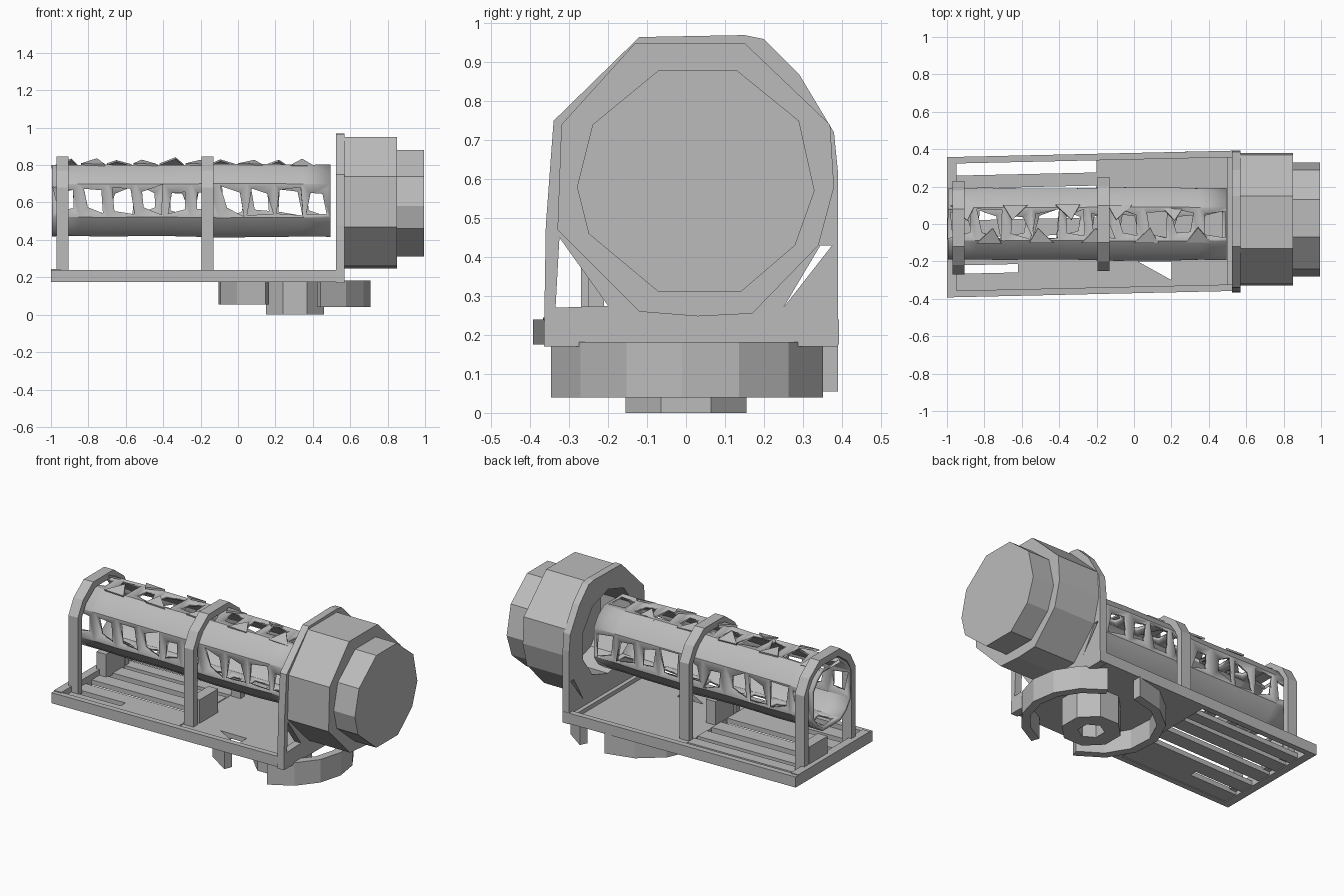
import bpy, bmesh, math, random
from mathutils import Vector

random.seed(4)
if "Cube" in bpy.data.objects:
    bpy.data.objects.remove(bpy.data.objects["Cube"])

grey = bpy.data.materials.new("plain grey")
grey.use_nodes = True
grey.diffuse_color = (0.5, 0.5, 0.5, 1)
grey.node_tree.nodes["Principled BSDF"].inputs["Base Color"].default_value = (0.5, 0.5, 0.5, 1)


def finish(bm, name):
    bmesh.ops.recalc_face_normals(bm, faces=bm.faces)
    mesh = bpy.data.meshes.new(name)
    bm.to_mesh(mesh)
    bm.free()
    mesh.materials.append(grey)
    obj = bpy.data.objects.new(name, mesh)
    bpy.context.collection.objects.link(obj)
    return obj


def extrude(name, points, start, end, axis="x"):
    """Prism from an outline: (y, z) along x, or (x, y) along z."""
    bm = bmesh.new()
    place = (lambda a, b: (start, a, b)) if axis == "x" else (lambda a, b: (a, b, start))
    face = bm.faces.new([bm.verts.new(place(a, b)) for a, b in points])
    more = bmesh.ops.extrude_face_region(bm, geom=[face])["geom"]
    step = Vector((end - start, 0, 0)) if axis == "x" else Vector((0, 0, end - start))
    bmesh.ops.translate(bm, verts=[v for v in more if isinstance(v, bmesh.types.BMVert)], vec=step)
    return finish(bm, name)


def slab(name, x0, x1, y0, y1, z0, z1):
    """Box that follows the slight skew of the base."""
    skew = lambda x, y: (x, y + 0.005 + 0.0225 * x)
    outline = [skew(x0, y0), skew(x1, y0), skew(x1, y1), skew(x0, y1)]
    return extrude(name, outline, z0, z1, "z")


def ring_points(cx, cy, r, n):
    steps = [(i + 0.5) * math.tau / n for i in range(n)]
    return [(cx + r * math.cos(a), cy + r * math.sin(a)) for a in steps]


def cut(obj, cutter):
    cutter.hide_render = True
    mod = obj.modifiers.new("cut", 'BOOLEAN')
    mod.operation = 'DIFFERENCE'
    mod.solver = 'EXACT'
    mod.object = cutter
    dg = bpy.context.evaluated_depsgraph_get()
    obj.data = bpy.data.meshes.new_from_object(obj.evaluated_get(dg))
    obj.modifiers.clear()
    bpy.data.objects.remove(cutter)


# Base: sunken floor on one half, raised rim, open slats on the other half
floor = slab("base_floor", -0.2, 0.54, -0.36, 0.36, 0.175, 0.205)
cut(floor, extrude("floor_cutter", [(0.02, -0.2), (0.2, -0.3), (0.2, -0.2)], 0.1, 0.3, "z"))
slab("base_front_rail", -1, 0.57, -0.375, -0.34, 0.175, 0.24)
slab("base_back_rail", -1, 0.57, 0.34, 0.375, 0.175, 0.24)
slab("base_end_rail", -1, -0.95, -0.35, 0.35, 0.175, 0.245)
slab("base_flange_rail", 0.5, 0.57, -0.35, 0.35, 0.175, 0.23)
for i, (y, w) in enumerate([(-0.3, 0.1), (-0.16, 0.09), (-0.01, 0.09), (0.13, 0.09), (0.24, 0.07)]):
    slab(f"base_slat_{i + 1}", -0.96, -0.2, y - w / 2, y + w / 2, 0.18, 0.21)
slab("base_slat_filler", -0.62, -0.2, -0.26, -0.2, 0.18, 0.21)


# Hoops carrying the drum, each with a block standing at its foot
def hoop(name, x, cy, block_y):
    half_out = [(0.25, 0.2), (0.25, 0.68), (0.2, 0.77), (0.1, 0.845)]
    half_in = [(0.21, 0.2), (0.21, 0.67), (0.17, 0.74), (0.08, 0.805)]
    mirror = lambda pts: [(-y, z) for y, z in reversed(pts)]
    outline = half_out + mirror(half_out) + mirror(half_in)[::-1] + half_in[::-1]
    extrude(name, [(y + cy, z) for y, z in outline], x, x + 0.065)
    slab(name + "_block", x, x + 0.065, block_y, block_y + 0.18, 0.2, 0.35)


hoop("end_hoop", -0.97, -0.02, 0.02)
hoop("middle_hoop", -0.195, 0.0, -0.19)

# Perforated drum: four rounded strips joined by webs with ragged openings
cells, radius = 10, 0.213
angles = [math.radians(90 * q + a) for q in range(4) for a in (25, 45, 65)]
bm = bmesh.new()
rows = []
for i in range(cells + 1):
    x = -0.995 + 1.49 * i / cells
    r = radius + random.uniform(-0.005, 0.005)
    rows.append([bm.verts.new((x, r * math.cos(a), 0.61 + r * math.sin(a))) for a in angles])
openings = []
for i in range(cells):
    for s in range(len(angles)):
        t = (s + 1) % len(angles)
        face = bm.faces.new((rows[i][s], rows[i][t], rows[i + 1][t], rows[i + 1][s]))
        if s % 3 == 2:
            openings.append(face)
bmesh.ops.inset_individual(bm, faces=openings, thickness=0.016, use_even_offset=True)
for face in openings:
    middle = face.calc_center_median()
    for v in face.verts:
        v.co.x += random.uniform(-0.015, 0.015)
        v.co += (middle - v.co) * random.uniform(0, 0.6)
bmesh.ops.delete(bm, geom=openings, context='FACES')
drum = finish(bm, "perforated_drum")
drum.modifiers.new("thickness", 'SOLIDIFY').thickness = 0.02
bpy.context.view_layer.objects.active = drum
drum.select_set(True)
bpy.ops.object.shade_smooth_by_angle(angle=math.radians(30))
drum.select_set(False)

# Ragged flaps lying over the top of the drum
bm = bmesh.new()
for i in range(cells):
    x = -0.92 + 1.4 * i / cells
    side = -1 if i % 2 else 1
    bm.faces.new([bm.verts.new(p) for p in (
        (x - 0.06, side * 0.1, 0.8), (x + 0.07, side * 0.1, 0.795),
        (x + random.uniform(-0.03, 0.03), side * 0.02, random.uniform(0.815, 0.835)))])
flaps = finish(bm, "drum_flaps")
flaps.modifiers.new("thickness", 'SOLIDIFY').thickness = 0.01

# Flange with a round opening and two corner openings
flange = extrude("flange", [(-0.365, 0.17), (-0.36, 0.48), (-0.34, 0.75), (-0.12, 0.965), (0.15, 0.97),
                            (0.2, 0.96), (0.29, 0.87), (0.38, 0.72), (0.39, 0.62), (0.39, 0.17)], 0.525, 0.57)
cut(flange, extrude("hole_cutter", ring_points(0.01, 0.6, 0.26, 10), 0.4, 0.7))
cut(flange, extrude("corner_cutter", [(-0.335, 0.27), (-0.2, 0.275), (-0.325, 0.45)], 0.4, 0.7))
cut(flange, extrude("corner_cutter", [(0.25, 0.27), (0.375, 0.43), (0.345, 0.43)], 0.4, 0.7))

# Motor housing, hollow towards the drum, and its end cap
housing = extrude("housing", [(-0.32, 0.74), (-0.33, 0.47), (-0.12, 0.26), (0.03, 0.248), (0.17, 0.255),
                              (0.34, 0.43), (0.38, 0.58), (0.37, 0.74), (0.15, 0.95), (-0.13, 0.95)], 0.565, 0.85)
cut(housing, extrude("bore_cutter", ring_points(0.01, 0.6, 0.26, 10), 0.5, 0.75))
extrude("end_cap", [(-0.28, 0.58), (-0.24, 0.74), (-0.07, 0.88), (0.13, 0.88), (0.29, 0.75),
                    (0.33, 0.57), (0.28, 0.43), (0.14, 0.31), (-0.07, 0.31), (-0.25, 0.46)], 0.84, 0.995)


# Foot ring under the base, in two arcs with gaps at the front and back
def foot_arc(name, start, end, bottom):
    arc = [math.radians(start + (end - start) * i / 6) for i in range(7)]
    side = lambda rx, ry, steps: [(0.3 + rx * math.cos(a), 0.01 + ry * math.sin(a)) for a in steps]
    extrude(name, side(0.41, 0.38, arc) + side(0.36, 0.33, arc[::-1]), bottom, 0.182, "z")


foot_arc("foot_outer_arc", -70, 64, 0.04)
foot_arc("foot_inner_arc", 92, 248, 0.055)

# Hollow hub in the middle of the foot
hub = extrude("hub", ring_points(0.305, 0, 0.168, 8), 0, 0.18, "z")
cut(hub, extrude("hub_cutter", ring_points(0.305, 0, 0.075, 6), -0.05, 0.12, "z"))
